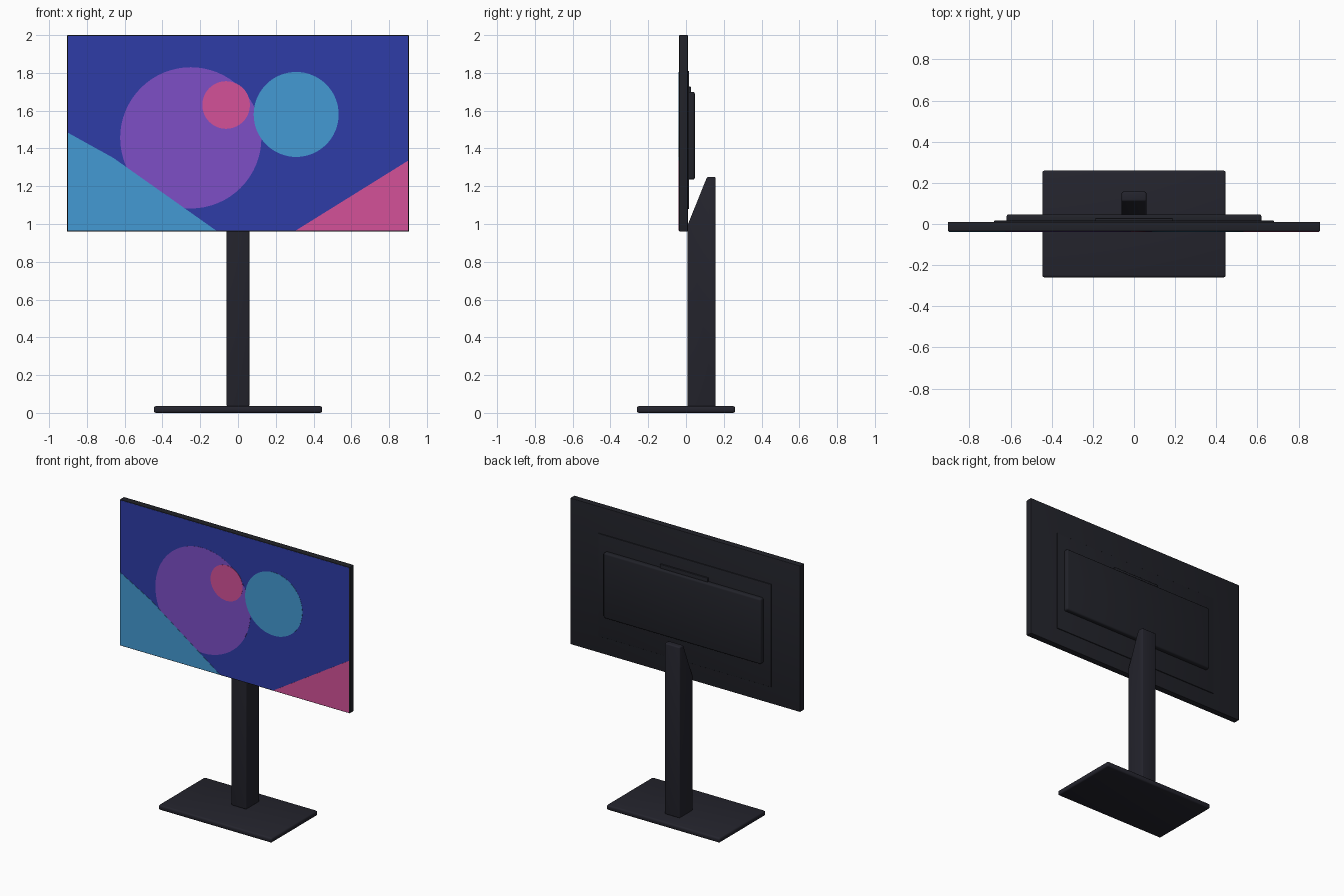
import bpy, bmesh, math

if "Cube" in bpy.data.objects:
    bpy.data.objects.remove(bpy.data.objects["Cube"])


def material(name, r, g, b):
    lin = [((c / 255 + 0.055) / 1.055) ** 2.4 for c in (r, g, b)]
    m = bpy.data.materials.new(name)
    m.diffuse_color = (*lin, 1)
    m.use_nodes = True
    m.node_tree.nodes["Principled BSDF"].inputs["Base Color"].default_value = m.diffuse_color
    return m


BODY = material("charcoal", 36, 36, 45)
SHELL = material("dark charcoal", 33, 34, 41)
BLUE = material("deep blue", 46, 60, 167)
PURPLE = material("purple", 125, 78, 198)
SKY = material("sky blue", 67, 154, 212)
PINK = material("pink", 211, 81, 152)


def finish(name, bm, mat, bevel=0, segments=3):
    bmesh.ops.recalc_face_normals(bm, faces=bm.faces)
    if bevel:
        bmesh.ops.bevel(bm, geom=bm.edges[:], offset=bevel, segments=segments,
                        profile=0.5, affect='EDGES', clamp_overlap=True)
    me = bpy.data.meshes.new(name)
    bm.to_mesh(me)
    bm.free()
    me.materials.append(mat)
    ob = bpy.data.objects.new(name, me)
    bpy.context.collection.objects.link(ob)
    bpy.ops.object.select_all(action='DESELECT')
    bpy.context.view_layer.objects.active = ob
    ob.select_set(True)
    bpy.ops.object.shade_smooth_by_angle(angle=math.radians(35))
    return ob


def prism(name, pts, offset, mat, bevel=0):
    """Extrude a closed 3D outline along an offset vector."""
    bm = bmesh.new()
    face = bm.faces.new([bm.verts.new(p) for p in pts])
    new = bmesh.ops.extrude_face_region(bm, geom=[face])["geom"]
    bmesh.ops.translate(bm, vec=offset,
                        verts=[v for v in new if isinstance(v, bmesh.types.BMVert)])
    return finish(name, bm, mat, bevel)


def box(name, x, y0, y1, z0, z1, mat, bevel):
    pts = [(-x, y0, z0), (x, y0, z0), (x, y0, z1), (-x, y0, z1)]
    return prism(name, pts, (0, y1 - y0, 0), mat, bevel)


def plate(name, outline, front, mat):
    """Thin picture layer on the display, given as (x, z) points."""
    return prism(name, [(x, front, z) for x, z in outline], (0, -0.0355 - front, 0), mat)


def circle(cx, cz, r, n=64):
    return [(cx + r * math.cos(2 * math.pi * i / n),
             cz + r * math.sin(2 * math.pi * i / n)) for i in range(n)]


# Foot and upright with a sloping top front
box("base", 0.446, -0.26, 0.26, 0, 0.036, BODY, 0.012)
profile = [(0.007, 0.034), (0.157, 0.034), (0.157, 1.25), (0.112, 1.25), (0.007, 0.99)]
prism("stand_column", [(-0.06, y, z) for y, z in profile], (0.12, 0, 0), BODY, 0.008)

# Screen housing and stepped rear panels
box("screen_housing", 0.905, -0.036, 0.01, 0.96, 2.0, SHELL, 0.004)
box("rear_plate", 0.68, 0.0, 0.016, 1.08, 1.81, SHELL, 0.002)
box("rear_bulge", 0.62, 0.0, 0.047, 1.235, 1.70, SHELL, 0.012)
box("rear_top_ridge", 0.188, 0.0, 0.027, 1.60, 1.727, SHELL, 0.004)

# Display with layered flat artwork
plate("display", [(-0.9, 0.965), (0.9, 0.965), (0.9, 1.995), (-0.9, 1.995)], -0.037, BLUE)
plate("purple_disc", circle(-0.25, 1.456, 0.374), -0.0378, PURPLE)
plate("sky_disc", circle(0.308, 1.58, 0.225), -0.0384, SKY)
plate("pink_disc", circle(-0.063, 1.63, 0.126), -0.039, PINK)
plate("sky_corner", [(-0.9, 0.965), (-0.115, 0.965), (-0.66, 1.35), (-0.9, 1.483)],
      -0.039, SKY)
plate("pink_corner", [(0.305, 0.965), (0.9, 0.965), (0.9, 1.335)], -0.039, PINK)
